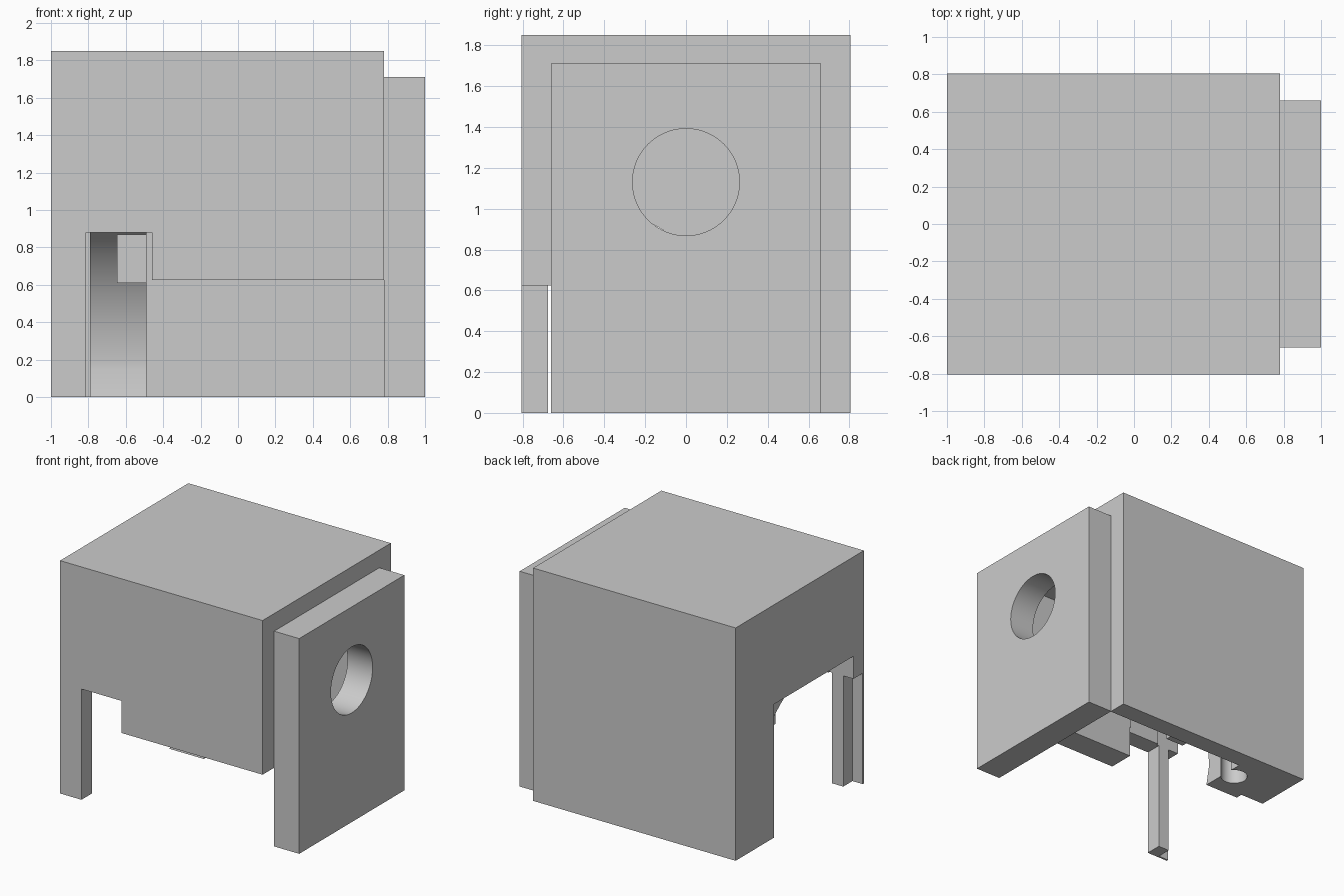
import bpy
import bmesh
from math import cos, sin, pi, radians

if "Cube" in bpy.data.objects:
    bpy.data.objects.remove(bpy.data.objects["Cube"], do_unlink=True)

grey = bpy.data.materials.new("light_grey")
grey.use_nodes = True
colour = (0.6, 0.6, 0.6, 1)
grey.diffuse_color = colour
grey.node_tree.nodes["Principled BSDF"].inputs["Base Color"].default_value = colour


def prism(name, profile, axis, start, end):
    """Extrude a closed profile along x or z."""
    bm = bmesh.new()
    place = {"x": lambda a, b, t: (t, a, b), "z": lambda a, b, t: (a, b, t)}[axis]
    face = bm.faces.new([bm.verts.new(place(a, b, start)) for a, b in profile])
    new = bmesh.ops.extrude_face_region(bm, geom=[face])["geom"]
    shift = place(0, 0, end - start)
    bmesh.ops.translate(bm, vec=shift, verts=[v for v in new if isinstance(v, bmesh.types.BMVert)])
    bmesh.ops.recalc_face_normals(bm, faces=bm.faces)
    mesh = bpy.data.meshes.new(name)
    bm.to_mesh(mesh)
    bm.free()
    mesh.materials.append(grey)
    obj = bpy.data.objects.new(name, mesh)
    bpy.context.collection.objects.link(obj)
    return obj


def box(name, x, y, z):
    corners = [(x[0], y[0]), (x[1], y[0]), (x[1], y[1]), (x[0], y[1])]
    return prism(name, corners, "z", *z)


def arc(cx, cy, r, a0, a1, n):
    angles = [a0 + (a1 - a0) * i / n for i in range(n + 1)]
    return [(cx + r * cos(a), cy + r * sin(a)) for a in angles]


def cut(target, cutters):
    bpy.context.view_layer.objects.active = target
    for cutter in cutters:
        cutter.hide_render = True
        mod = target.modifiers.new("cut", "BOOLEAN")
        mod.operation = "DIFFERENCE"
        mod.solver = "EXACT"
        mod.object = cutter
        bpy.ops.object.modifier_apply(modifier=mod.name)
        bpy.data.objects.remove(cutter, do_unlink=True)


def smooth(obj):
    bpy.ops.object.select_all(action="DESELECT")
    obj.select_set(True)
    bpy.context.view_layer.objects.active = obj
    bpy.ops.object.shade_smooth_by_angle(angle=radians(30))


BELOW = -0.5

# Housing, open underneath and at the plate end
housing = box("housing", (-1, 0.78), (-0.805, 0.805), (0, 1.85))
arch = arc(-0.58, 0.15, 0.88, 0, pi / 2 + 0.09, 32)
arch += [(-0.66, BELOW), (0.27, BELOW), (0.27, 0.0)]
bore = arc(-0.57, 0.5, 0.1, 0, 2 * pi, 32)[:-1]
cut(housing, [
    box("cavity", (-0.49, 0.9), (-0.595, 0.655), (BELOW, 1.71)),
    box("side_opening", (-1.2, -0.79), (-0.675, 0.325), (BELOW, 1.06)),
    prism("arch_opening", arch, "x", -0.795, -0.47),
    box("front_slot", (-0.812, -0.46), (-1, -0.58), (BELOW, 0.88)),
    box("front_opening", (-0.47, 0.9), (-1, -0.58), (BELOW, 0.625)),
    box("leg_rebate", (-1.2, -0.91), (-0.79, -0.6), (BELOW, 0.88)),
    prism("post_bore", bore, "z", BELOW, 0.5),
])
smooth(housing)

# Stop block hanging under the arch
stop_block = box("stop_block", (-0.648, -0.49), (-0.2, 0.27), (0.61, 0.87))

# End plate with a round hole
end_plate = box("end_plate", (0.78, 1), (-0.66, 0.66), (0, 1.71))
ring = arc(0, 1.13, 0.262, 0, 2 * pi, 64)[:-1]
cut(end_plate, [prism("plate_hole", ring, "x", 0.5, 1.2)])
smooth(end_plate)
